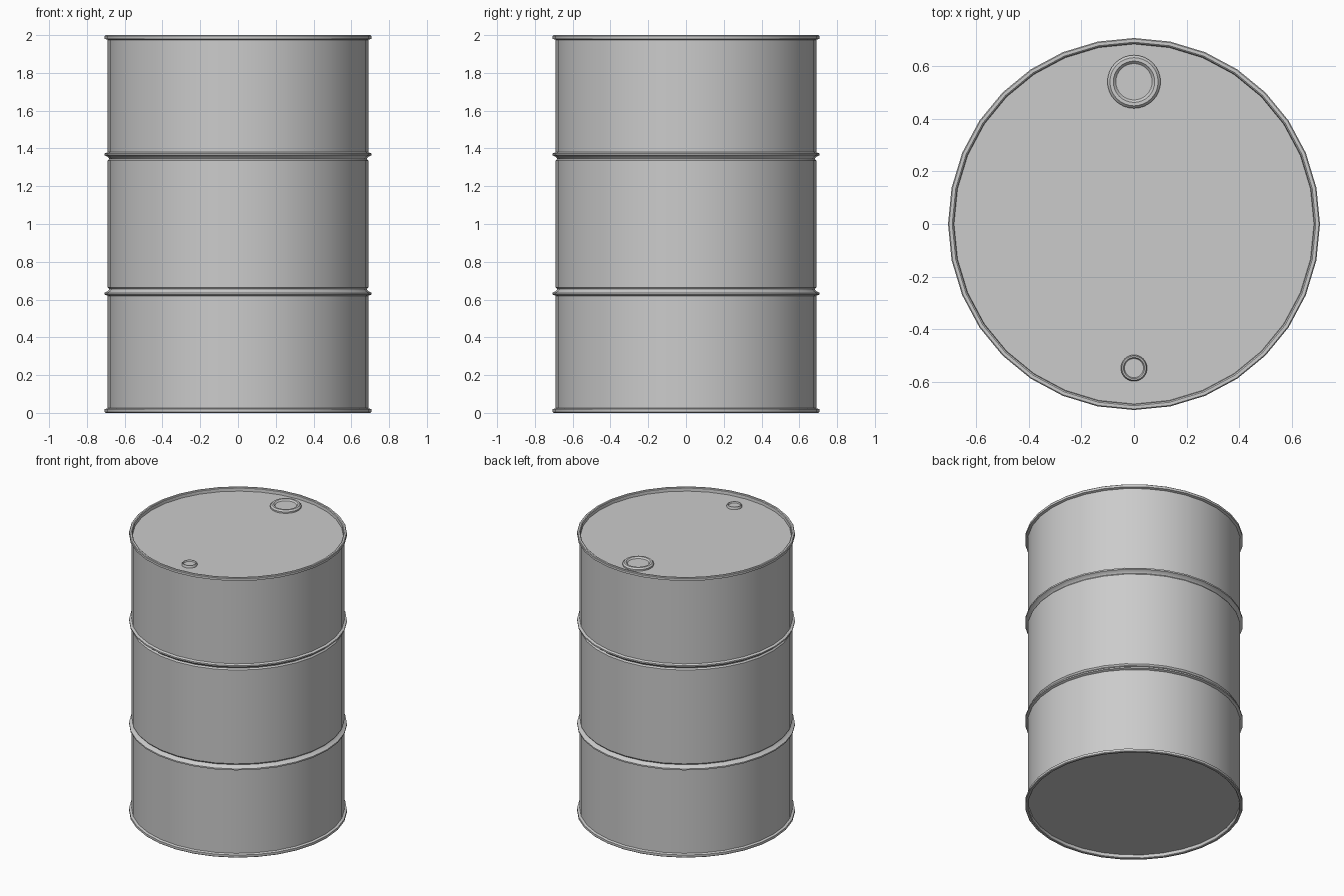
import bpy, bmesh, math

if "Cube" in bpy.data.objects:
    bpy.data.objects.remove(bpy.data.objects["Cube"])


def lathe(name, profile, sides, center=(0, 0, 0)):
    """Revolve (radius, z) points about z; radius 0 makes a pole."""
    bm = bmesh.new()
    verts = [bm.verts.new((r, 0, z)) for r, z in profile]
    edges = [bm.edges.new(pair) for pair in zip(verts, verts[1:])]
    bmesh.ops.spin(bm, geom=verts + edges, cent=(0, 0, 0), axis=(0, 0, 1),
                   angle=math.tau, steps=sides, use_duplicate=False)
    bmesh.ops.remove_doubles(bm, verts=bm.verts, dist=1e-4)
    bmesh.ops.recalc_face_normals(bm, faces=bm.faces)
    mesh = bpy.data.meshes.new(name)
    bm.to_mesh(mesh)
    bm.free()
    obj = bpy.data.objects.new(name, mesh)
    obj.location = center
    bpy.context.collection.objects.link(obj)
    bpy.ops.object.select_all(action='DESELECT')
    obj.select_set(True)
    bpy.context.view_layer.objects.active = obj
    bpy.ops.object.shade_smooth_by_angle(angle=math.radians(30))
    return obj


# Drum shell: upper half from middle to lid, mirrored for the lower half
upper = [(0.69, 1.335), (0.682, 1.345), (0.69, 1.356), (0.706, 1.364),
         (0.706, 1.374), (0.69, 1.38), (0.69, 1.975), (0.706, 1.98),
         (0.706, 1.996), (0.702, 2.0), (0.69, 2.0), (0.685, 1.996),
         (0.683, 1.975), (0, 1.975)]
lower = [(r, 2 - z) for r, z in reversed(upper)]
lathe("drum_body", lower + upper, 32)


# Bung caps on the lid: raised ring with a recessed plug
def bung(name, y, r, width, height):
    ring = [(r, -0.005), (r, height * 0.5), (r - width * 0.3, height),
            (r - width * 0.7, height), (r - width, height * 0.5), (0, height * 0.5)]
    lathe(name, ring, 32, (0, y, 1.975))


bung("large_bung", 0.54, 0.101, 0.032, 0.02)
bung("small_bung", -0.547, 0.05, 0.014, 0.016)
